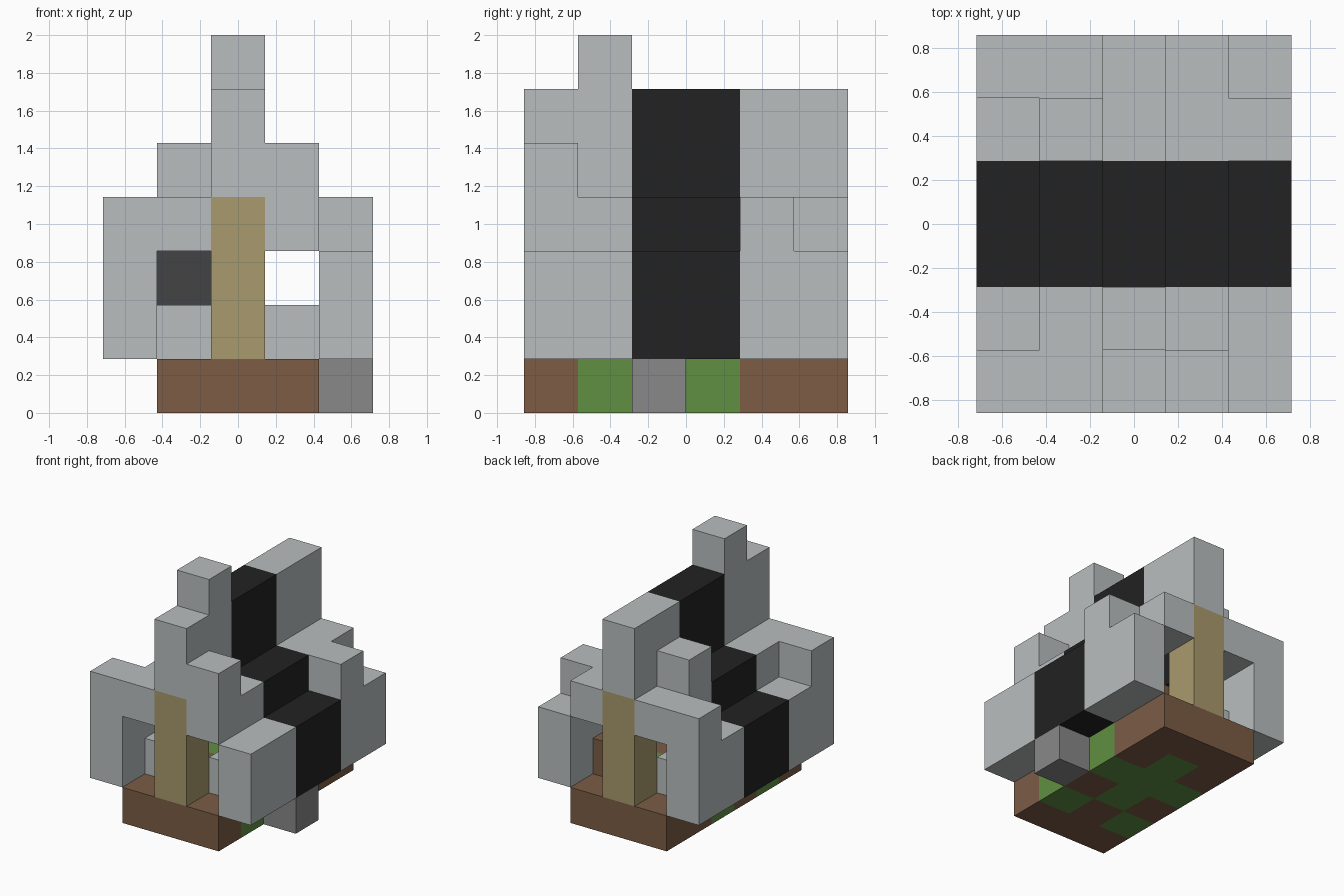
import bpy
import bmesh
from mathutils import Vector

cube = bpy.data.objects.get("Cube")
if cube:
    bpy.data.objects.remove(cube, do_unlink=True)

UNIT = 2 / 7                      # edge of one building block
ORIGIN = Vector((2.5, 3, 0))      # grid point that sits on the world origin


def material(name, hex_code):
    rgb = [int(hex_code[n:n + 2], 16) / 255 for n in (0, 2, 4)]
    linear = [((c + 0.055) / 1.055) ** 2.4 for c in rgb] + [1]
    mat = bpy.data.materials.new(name)
    mat.use_nodes = True
    mat.diffuse_color = linear
    shader = mat.node_tree.nodes["Principled BSDF"]
    shader.inputs["Base Color"].default_value = linear
    shader.inputs["Roughness"].default_value = 0.9
    return mat


stone = material("light stone", "b9bebe")
black = material("black stone", "222222")
soil = material("brown soil", "7c5c45")
grass = material("green grass", "619042")
wood = material("tan wood", "a99b6d")
grey = material("mid grey", "888888")
iron = material("dark iron", "444444")

cells = {}       # grid cell -> part name
part_mats = {}   # part name -> material


def fill(part, mat, xs, ys, zs):
    """Give a box of cells (inclusive ranges) to a part."""
    part_mats[part] = mat
    for x in range(xs[0], xs[-1] + 1):
        for y in range(ys[0], ys[-1] + 1):
            for z in range(zs[0], zs[-1] + 1):
                cells[x, y, z] = part


# Ground slab with grass patches, and the single block beside it
fill("soil_base", soil, (1, 3), (0, 5), (0,))
for x, y in ((1, 1), (3, 1), (2, 2), (1, 3), (2, 3), (3, 3), (2, 4)):
    fill("grass_patches", grass, (x,), (y,), (0,))
fill("side_block", grey, (4,), (2,), (0,))

# Stepped building in three slices along its depth
for label, mat, ys in (("front", stone, (0, 1)), ("middle", black, (2, 3)),
                       ("back", stone, (4, 5))):
    for side, wall, aisle in (("right", 0, 1), ("left", 4, 3)):
        fill(f"{label}_{side}_wall", mat, (wall,), ys, (1, 2))
        fill(f"{label}_{side}_roof", mat, (aisle,), ys, (3,))
    fill(f"{label}_ridge", mat, (2,), ys, (4, 5))

# Low walls under the side openings
for x in (1, 3):
    fill("front_low_walls", stone, (x,), (1,), (1,))
fill("back_low_wall", stone, (1,), (4,), (1,))
fill("inner_bench", soil, (3,), (4,), (1,))
fill("inner_furnace", iron, (1,), (2,), (2,))

# Doors at both ends
for part, y in (("front_door", 0), ("back_door", 5)):
    fill(part, wood, (2,), (y,), (1, 3))

# Raised corner blocks, roof blocks and the chimney
fill("front_right_corner", stone, (0,), (0,), (3,))
fill("back_right_corner", stone, (0,), (5,), (3,))
fill("back_left_block", stone, (4,), (4,), (3,))
fill("front_left_roof_block", stone, (3,), (0,), (4,))
fill("back_right_roof_block", stone, (1,), (4,), (4,))
fill("chimney", stone, (2,), (1,), (6,))


def build(part):
    """Make one object from the exposed sides of a part's cells."""
    bm = bmesh.new()
    for cell in [c for c, name in cells.items() if name == part]:
        centre = Vector(cell) + Vector((0.5, 0.5, 0.5))
        for axis in range(3):
            for sign in (-1, 1):
                normal = Vector((0, 0, 0))
                normal[axis] = sign
                if tuple(int(c + n) for c, n in zip(cell, normal)) in cells:
                    continue
                u = Vector((normal.y, normal.z, normal.x))
                v = normal.cross(u)
                corners = (-u - v, u - v, u + v, v - u)
                bm.faces.new([bm.verts.new((centre + (normal + c) / 2 - ORIGIN) * UNIT)
                              for c in corners])
    bmesh.ops.remove_doubles(bm, verts=bm.verts, dist=0.001)
    bmesh.ops.dissolve_limit(bm, angle_limit=0.01, verts=bm.verts, edges=bm.edges)
    mesh = bpy.data.meshes.new(part)
    bm.to_mesh(mesh)
    bm.free()
    mesh.materials.append(part_mats[part])
    bpy.context.scene.collection.objects.link(bpy.data.objects.new(part, mesh))


for part in part_mats:
    build(part)
